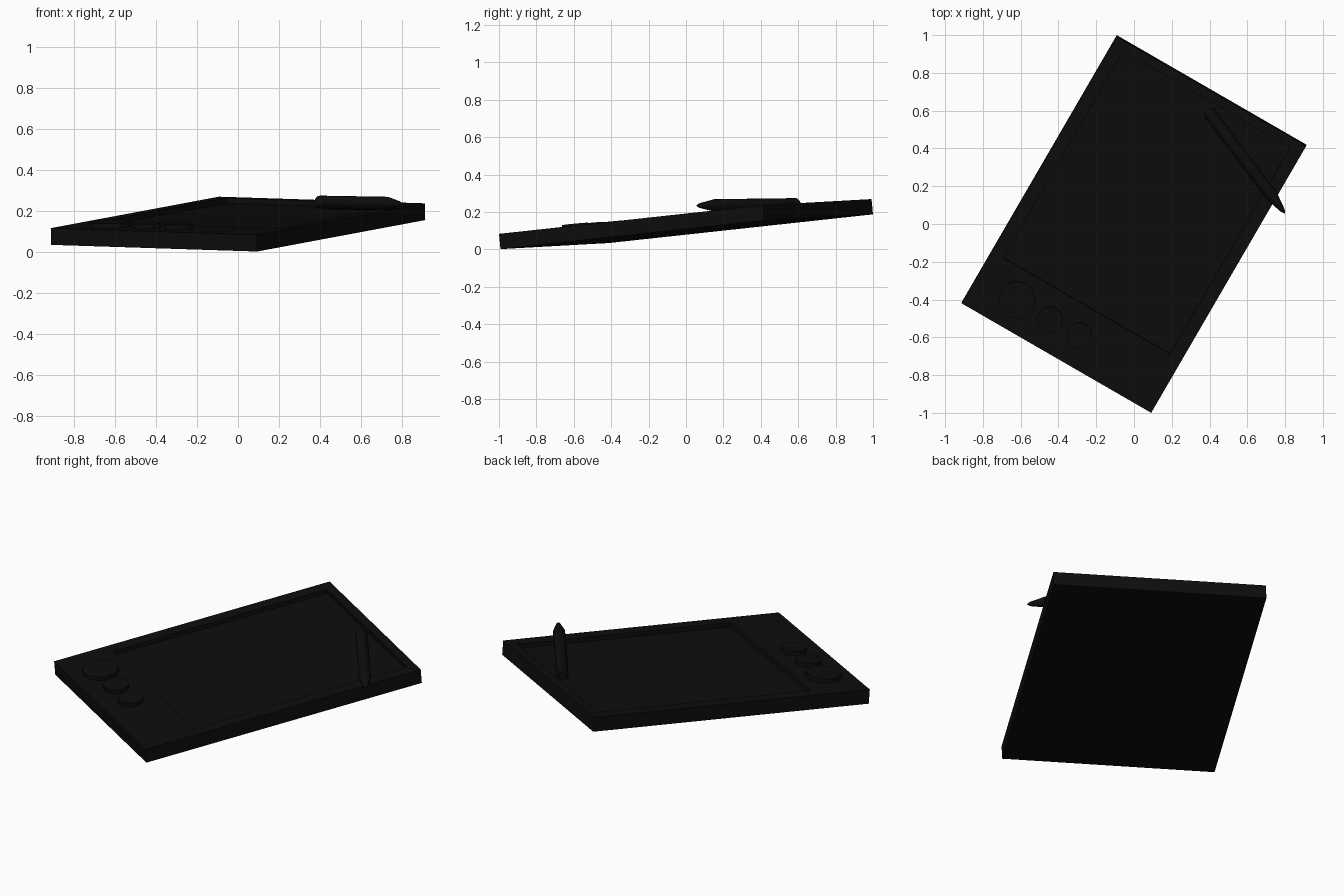
import bpy
import bmesh
import math
from mathutils import Matrix, Vector

default = bpy.data.objects.get("Cube")
if default:
    bpy.data.objects.remove(default, do_unlink=True)

# Single near-black plastic
black = bpy.data.materials.new("matte_black")
black.use_nodes = True
black.diffuse_color = (0.004, 0.004, 0.004, 1)
black.node_tree.nodes["Principled BSDF"].inputs["Base Color"].default_value = black.diffuse_color

# Tilted frame of the slab: u along the short side, v along the long side
u = Vector((0.866, -0.5, -0.028)).normalized()
v = Vector((0.5, 0.866, 0.094))
v = (v - u * v.dot(u)).normalized()
n = u.cross(v)
frame = Matrix((u, v, n)).transposed().to_4x4()
frame.translation = (0, 0, 0.135)

HALF_W, HALF_L, HALF_T = 0.58, 0.82, 0.041


def finish(name, bm, matrix):
    bmesh.ops.recalc_face_normals(bm, faces=bm.faces)
    mesh = bpy.data.meshes.new(name)
    bm.to_mesh(mesh)
    bm.free()
    mesh.materials.append(black)
    obj = bpy.data.objects.new(name, mesh)
    obj.matrix_world = matrix
    bpy.context.collection.objects.link(obj)
    return obj


# Slab with a sunken drawing area on its top face
bm = bmesh.new()
bmesh.ops.create_cube(bm, size=2, matrix=Matrix.Diagonal((HALF_W, HALF_L, HALF_T, 1)))
top = max(bm.faces, key=lambda f: f.calc_center_median().z)
bmesh.ops.inset_region(bm, faces=[top], thickness=0.05)
for vert in top.verts:
    vert.co.x = math.copysign(0.51, vert.co.x)
    vert.co.y = 0.77 if vert.co.y > 0 else -0.50
floor = bmesh.ops.extrude_discrete_faces(bm, faces=[top])["faces"][0]
bmesh.ops.translate(bm, verts=floor.verts, vec=(0, 0, -0.025))
finish("tablet_body", bm, frame)

# Row of round buttons below the drawing area
buttons = [("large_button", -0.337, -0.656, 0.10),
           ("middle_button", -0.133, -0.660, 0.07),
           ("end_button", 0.044, -0.656, 0.07)]
for name, x, y, radius in buttons:
    bm = bmesh.new()
    bmesh.ops.create_cone(bm, cap_ends=True, segments=12, radius1=radius,
                          radius2=radius, depth=0.04)
    finish(name, bm, frame @ Matrix.Translation((x, y, HALF_T + 0.003)))

# Stylus: a turned profile with a bevelled end and a pointed tip
start, tip = Vector((0.39, 0.60, 0.241)), Vector((0.80, 0.055, 0.234))
length = (tip - start).length
profile = [(0, 0), (0.022, 0), (0.033, 0.015), (0.033, length - 0.12),
           (0.012, length - 0.02), (0, length)]
bm = bmesh.new()
verts = [bm.verts.new((r, 0, t)) for r, t in profile]
edges = [bm.edges.new(pair) for pair in zip(verts, verts[1:])]
bmesh.ops.spin(bm, geom=verts + edges, cent=(0, 0, 0), axis=(0, 0, 1),
               angle=math.tau, steps=16)
bmesh.ops.remove_doubles(bm, verts=bm.verts, dist=0.0005)
turn = (tip - start).to_track_quat("Z", "Y").to_matrix().to_4x4()
stylus = finish("stylus", bm, Matrix.Translation(start) @ turn)
bpy.context.view_layer.objects.active = stylus
stylus.select_set(True)
bpy.ops.object.shade_smooth_by_angle(angle=math.radians(30))
